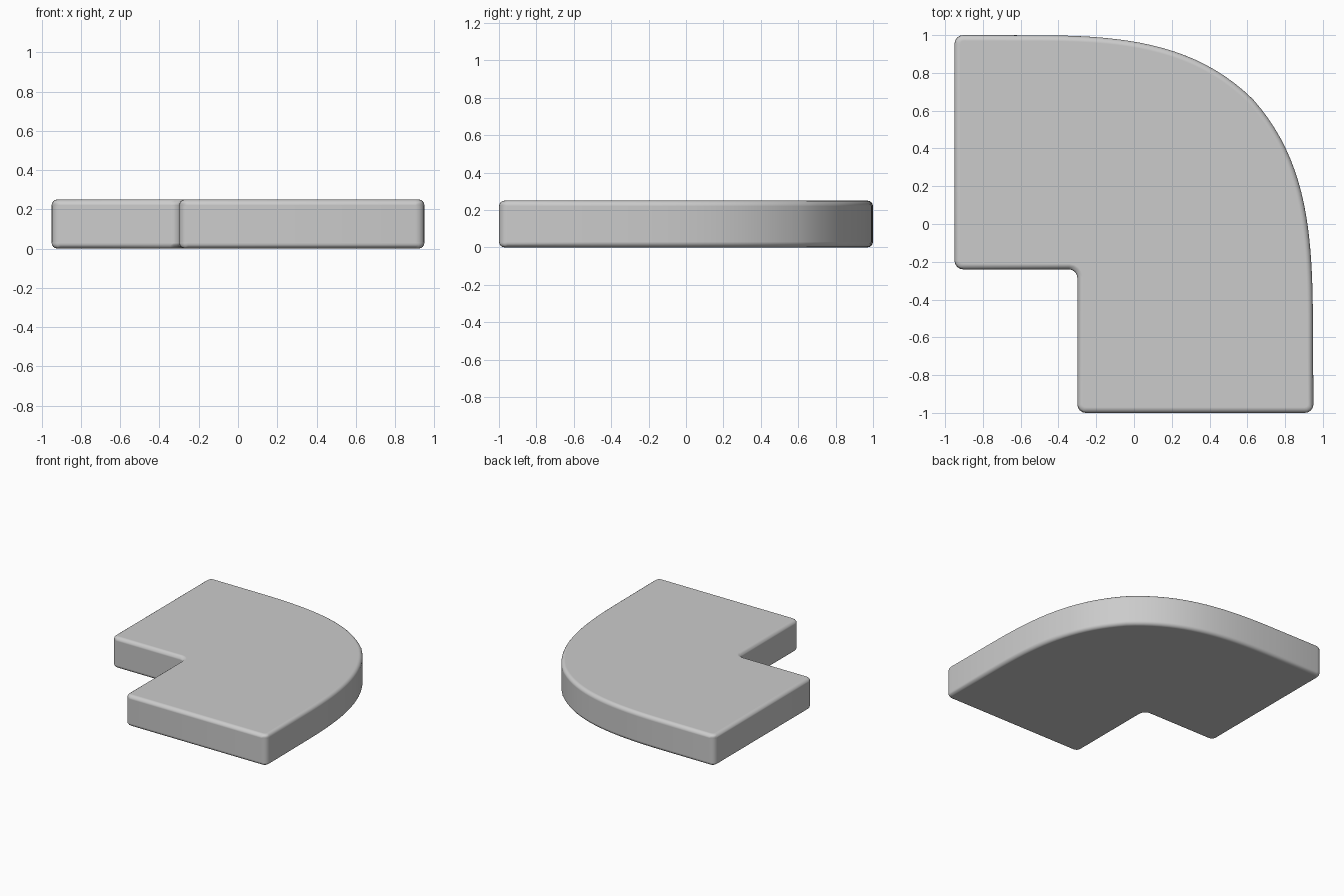
import bpy, bmesh, math
from mathutils import Vector
from mathutils.geometry import interpolate_bezier

if "Cube" in bpy.data.objects:
    bpy.data.objects.remove(bpy.data.objects["Cube"])

HEIGHT = 0.25


def rounded(prev, corner, nxt, r=0.045, steps=4):
    """Round one outline corner with a short curve."""
    c = Vector(corner)
    a = c + (Vector(prev) - c).normalized() * r
    b = c + (Vector(nxt) - c).normalized() * r
    return interpolate_bezier(a, a.lerp(c, 0.55), b.lerp(c, 0.55), b, steps + 1)


# Straight-sided part of the outline, with rounded corners
corners = [(0.95, -0.5), (0.95, -1), (-0.3, -1), (-0.3, -0.24),
           (-0.95, -0.24), (-0.95, 1), (-0.5, 0.999)]
outline = []
for p, c, n in zip(corners, corners[1:], corners[2:]):
    outline += rounded(p, c, n)

# Large swept outer bend, in two halves
bend = [((-0.5, 0.999), (-0.05, 0.998), (0.33, 0.955), (0.63, 0.66)),
        ((0.63, 0.66), (0.91, 0.345), (0.945, -0.03), (0.947, -0.5))]
for i, half in enumerate(bend):
    pts = interpolate_bezier(*[Vector(p) for p in half], 20)
    outline += pts[i:]

# Solid slab from the outline
bm = bmesh.new()
base = bm.faces.new([bm.verts.new((p[0], p[1], 0)) for p in outline])
top = bmesh.ops.extrude_face_region(bm, geom=[base])
bmesh.ops.translate(bm, vec=(0, 0, HEIGHT),
                    verts=[v for v in top["geom"] if isinstance(v, bmesh.types.BMVert)])
if not any(f.normal.z < -0.5 and f.calc_center_median().z < 0.01 for f in bm.faces):
    bm.faces.ensure_lookup_table()
bmesh.ops.recalc_face_normals(bm, faces=bm.faces)
mesh = bpy.data.meshes.new("curved_corner_slab")
bm.to_mesh(mesh)
bm.free()
slab = bpy.data.objects.new("curved_corner_slab", mesh)
bpy.context.collection.objects.link(slab)

# Soft top and bottom rims
bevel = slab.modifiers.new("soft_rims", "BEVEL")
bevel.width = 0.03
bevel.segments = 4
bevel.limit_method = "ANGLE"
bevel.angle_limit = math.radians(60)
bevel.harden_normals = True

bpy.context.view_layer.objects.active = slab
slab.select_set(True)
bpy.ops.object.shade_smooth_by_angle(angle=math.radians(40))
